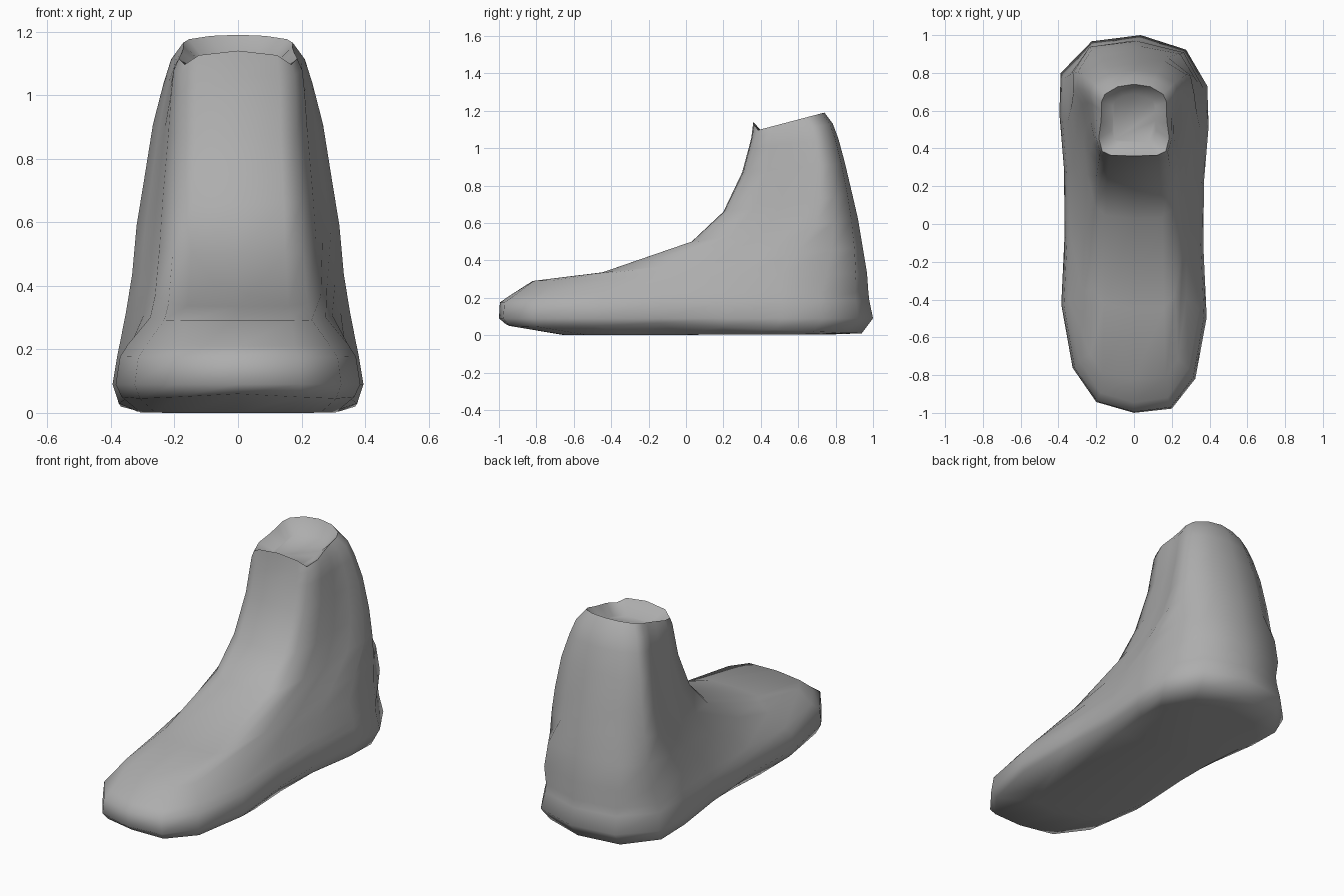
import bpy, bmesh, math

if "Cube" in bpy.data.objects:
    bpy.data.objects.remove(bpy.data.objects["Cube"], do_unlink=True)

# Half outlines, toe to heel: (half width, y)
SOLE = [(0, -1), (.2, -.96), (.325, -.79), (.385, -.46), (.368, -.1),
        (.37, .25), (.395, .55), (.388, .765), (.25, .945), (0, 1)]
SHAFT = [(0, -1), (.24, -.98), (.33, -.87), (.375, -.5), (.37, -.1),
         (.375, .25), (.39, .5), (.355, .72), (.2, .93), (0, 1)]
# Squarer heel for the lower foot
FOOT = SHAFT[:7] + [(.362, .78), (.265, .95), (0, 1)]
# Height of the lower sole edge: toe spring and raised arch
EDGE = [.06, .05, .045, .05, .065, .045, .03, .02, .012, .01]
LAST = len(SOLE) - 1


def lerp(a, b, t):
    return a + (b - a) * t


def half_ring(outline, yf, zf, yb, zb, wf, wb, lip=0.0, edge=None):
    """Tilted outline between a front and a back point, with front and back width scales."""
    pts = []
    for i, (x, y) in enumerate(outline):
        t = (y + 1) / 2
        w = lerp(wf, wb, t * t * (3 - 2 * t))
        z = edge[i] if edge else lerp(zf, zb, t)
        if i < 2:
            z += lip * (1 - .3 * i)
        pts.append((x * w, lerp(yf, yb, t), z))
    return pts


def full_ring(half):
    """Mirror a half ring, with a slight twist of the foot that fades upwards."""
    mirrored = [(-x, y, z) for x, y, z in half[LAST - 1:0:-1]]
    ring = []
    for x, y, z in half + mirrored:
        fade = max(0, 1 - z / .8)
        heel = max(0, y - .8) / .2
        ring.append((x + .04 * heel * fade, y - .1 * x * fade, z))
    return ring


rings = [
    # sole
    half_ring(SOLE, -.65, 0, .8, .005, .8, .8),
    half_ring(SOLE, -.965, 0, .94, 0, .95, .95, edge=EDGE),
    half_ring(SOLE, -1, .09, 1, .09, 1, 1),
    half_ring(SOLE, -.995, .175, .98, .185, .965, .96),
    half_ring(SOLE, -.945, .21, .975, .23, .89, .945),
    # toe box and instep
    half_ring(FOOT, -.82, .29, .968, .33, .7, .94),
    half_ring(FOOT, -.45, .335, .945, .47, .66, .89),
    half_ring(SHAFT, .03, .5, .92, .62, .62, .855),
    # ankle shaft
    half_ring(SHAFT, .2, .66, .89, .75, .6, .79),
    half_ring(SHAFT, .3, .87, .85, .92, .56, .71),
    half_ring(SHAFT, .335, 1.0, .815, 1.05, .55, .61),
    half_ring(SHAFT, .35, 1.06, .785, 1.13, .54, .54),
    # rim and shallow hollow
    half_ring(SHAFT, .36, 1.09, .74, 1.19, .51, .43, lip=.05),
    half_ring(SHAFT, .43, 1.06, .69, 1.11, .32, .28),
]

# Loft the shell
bm = bmesh.new()
loops = [[bm.verts.new(p) for p in full_ring(r)] for r in rings]
for low, high in zip(loops, loops[1:]):
    n = len(low)
    for i in range(n):
        j = (i + 1) % n
        bm.faces.new((low[i], low[j], high[j], high[i]))
bm.faces.new(loops[0][::-1])
bm.faces.new(loops[-1])
bmesh.ops.recalc_face_normals(bm, faces=bm.faces)

mesh = bpy.data.meshes.new("boot_shell")
bm.to_mesh(mesh)
bm.free()
boot = bpy.data.objects.new("boot_shell", mesh)
bpy.context.collection.objects.link(boot)

# Plain grey surface
grey = bpy.data.materials.new("mid_grey")
grey.use_nodes = True
colour = (.42, .42, .42, 1)
grey.diffuse_color = colour
grey.node_tree.nodes["Principled BSDF"].inputs["Base Color"].default_value = colour
mesh.materials.append(grey)

# Smooth shading with a crisp rim
bpy.ops.object.select_all(action='DESELECT')
boot.select_set(True)
bpy.context.view_layer.objects.active = boot
bpy.ops.object.shade_smooth_by_angle(angle=math.radians(75))
